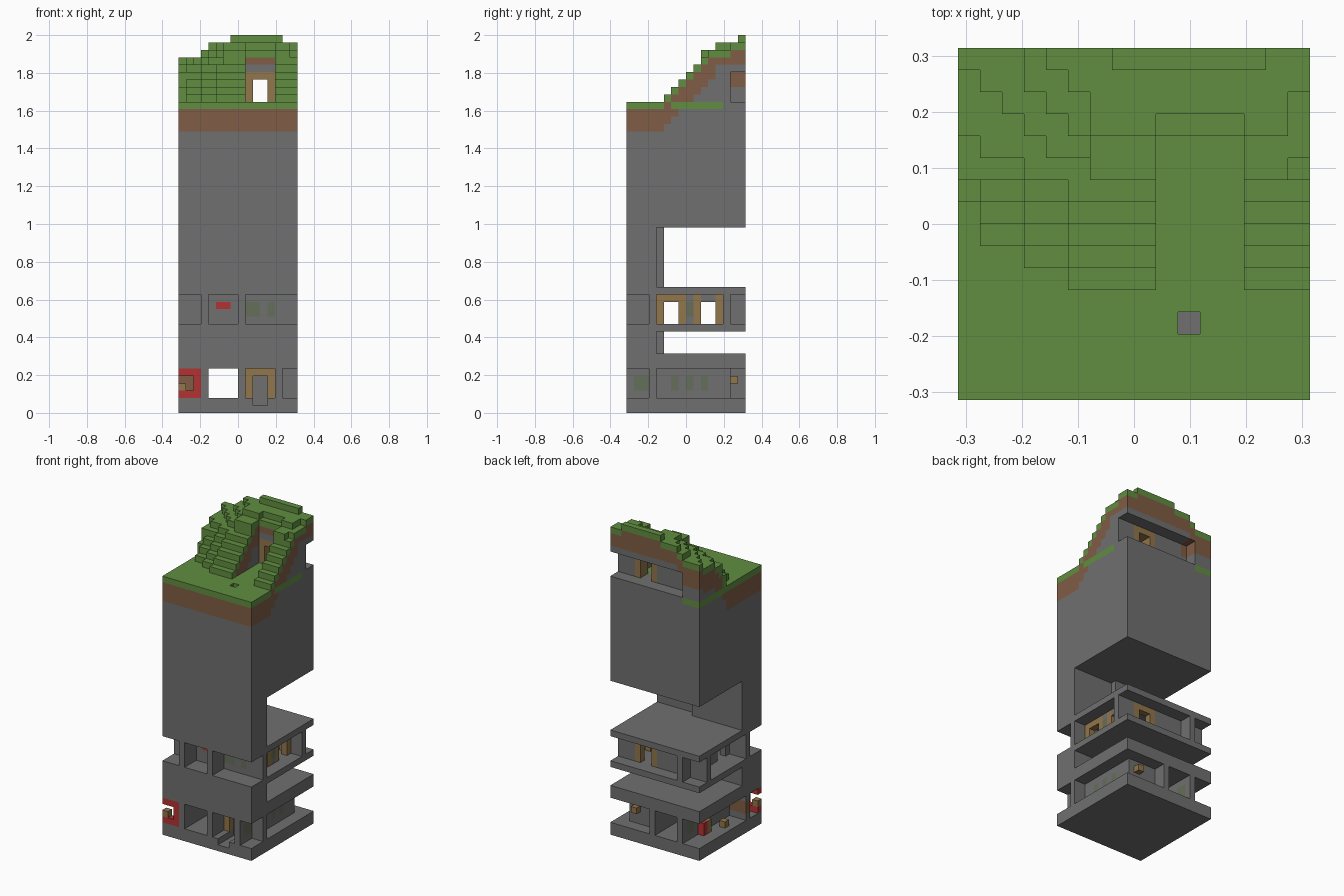
import bpy, bmesh

cube = bpy.data.objects.get("Cube")
if cube:
    bpy.data.objects.remove(cube, do_unlink=True)

U = 2 / 51          # edge length of one block
N = 16              # blocks along each side
grid = {}

COLOURS = {
    "stone": (0.162, 0.162, 0.162),
    "grass": (0.119, 0.27, 0.051),
    "dirt": (0.216, 0.107, 0.058),
    "wood": (0.288, 0.181, 0.069),
    "red": (0.456, 0.032, 0.032),
    "moss": (0.13, 0.156, 0.1),
}
PARTS = {
    "stone": "rock_tower", "grass": "grass_cover", "dirt": "soil_layer",
    "wood": "door_frames", "red": "red_fittings", "moss": "moss_patches",
}


def fill(xs, ys, zs, kind):
    """Fill a block range with one kind, or carve it when kind is None."""
    for x in range(*xs):
        for y in range(*ys):
            for z in range(*zs):
                if kind:
                    grid[x, y, z] = kind
                else:
                    grid.pop((x, y, z), None)


def carve(xs, ys, zs):
    fill(xs, ys, zs, None)


ALL = (0, N)

# Hill: the row at which each terrace starts, per column from the left
TERRACES = [
    [9, 7, 7, 6, 6] + [5] * 11,
    [9, 8, 8, 7, 7] + [6] * 11,
    [10, 9, 9, 8, 8] + [7] * 11,
    [10, 10, 10, 9, 9] + [8] * 11,
    [12, 11, 11, 10, 10] + [9] * 11,
    [15, 14, 13, 12, 11, 11] + [10] * 10,
    [N, N, N, 14, 13, 12] + [10] * 9 + [11],
    [N, N, N, N, 15, 14] + [12] * 3 + [13] * 4 + [12] * 2 + [14],
    [N] * 7 + [15] * 7 + [N] * 2,
]


def height(x, y):
    if 9 <= x < 13 and y < 12:      # path cut into the hill
        return 42
    return 42 + sum(y >= row[x] for row in TERRACES)


for x in range(N):
    for y in range(N):
        h = height(x, y)
        gate = 9 <= x < 13 and y == 12
        fill((x, x + 1), (y, y + 1), (0, h), "stone")
        low = max(h - 4, 47 if y >= 12 and x > 3 else 0)
        fill((x, x + 1), (y, y + 1), (low, h), "dirt")
        face = h - 1 if gate or y == 0 else min(h - 1, height(x, y - 1))
        fill((x, x + 1), (y, y + 1), (face, h), "grass")

# Grass strips on the sides and a small pit in the lawn
fill((15, 16), (6, 13), (41, 42), "grass")
fill((0, 1), (9, 16), (41, 42), "grass")
fill((0, 3), (15, 16), (41, 42), "grass")
carve((10, 11), (3, 4), (41, 42))
fill((10, 11), (3, 4), (40, 41), "stone")

# Hill room with a gate to the path
fill((9, 13), (12, 14), (42, 46), "wood")
carve((10, 12), (12, 14), (42, 45))
carve((3, 16), (14, 16), (42, 46))

# Deep notches between the storeys
for zs in ((8, 11), (17, 25)):
    carve(ALL, (5, 16), zs)
    carve((9, 16), (4, 5), zs)

# Middle storey: outer ring of rooms around a core
MID = (12, 16)
for xs in ((0, 3), (4, 8), (9, 16)):
    carve(xs, (0, 3), MID)
for xs in ((0, 3), (4, 16)):
    carve(xs, (14, 16), MID)
for xs in ((0, 3), (14, 16)):
    carve(xs, (4, 13), MID)
for ys in ((4, 8), (9, 13)):
    carve((4, 13), ys, MID)
    fill((13, 14), ys, MID, "wood")
    for xs in ((3, 4), (13, 14)):
        carve(xs, (ys[0] + 1, ys[1] - 1), (12, 15))
fill((13, 14), (10, 12), (15, 16), "stone")
fill((9, 13), (13, 14), MID, "wood")
carve((10, 12), (13, 14), (12, 15))
fill((5, 7), (3, 4), (14, 15), "red")
for xs in ((9, 11), (12, 13)):
    fill(xs, (3, 4), (13, 15), "moss")
fill((13, 14), (8, 9), (13, 15), "moss")

# Ground storey: passage, porch, corner rooms
GROUND = (2, 6)
carve((4, 8), ALL, GROUND)
for xs in ((0, 3), (9, 13), (14, 16)):
    carve(xs, (0, 3), GROUND)
carve((14, 16), (4, 16), GROUND)
carve((9, 16), (14, 16), GROUND)
carve((0, 3), (4, 16), GROUND)
fill((9, 13), (3, 4), GROUND, "wood")
carve((10, 12), (3, 4), (2, 5))
carve((10, 12), (0, 4), (1, 2))
for ys in ((1, 3), (6, 7), (8, 9), (10, 11)):
    fill((13, 14), ys, (3, 5), "moss")
fill((3, 4), (13, 15), (3, 5), "moss")

# Red corner alcove and small furnishings
fill((0, 3), (0, 1), GROUND, "red")
carve((0, 2), (0, 1), (3, 5))
fill((2, 3), (1, 3), (2, 4), "red")
fill((0, 3), (3, 4), (3, 5), "dirt")
fill((0, 1), (0, 1), (3, 4), "wood")
fill((12, 13), (14, 15), (4, 5), "wood")
fill((1, 2), (7, 8), (2, 3), "wood")
fill((2, 3), (11, 12), (2, 4), "red")
fill((2, 3), (10, 11), (2, 4), "wood")


# Turn the exposed block sides into one mesh object per part
def side_corners(cell, axis, sign):
    a, b = (axis + 1) % 3, (axis + 2) % 3
    loop = ((0, 0), (1, 0), (1, 1), (0, 1))
    for da, db in loop if sign > 0 else reversed(loop):
        p = list(cell)
        p[axis] += sign > 0
        p[a] += da
        p[b] += db
        yield ((p[0] - N / 2) * U, (p[1] - N / 2) * U, p[2] * U)


def make_part(kind, name):
    bm = bmesh.new()
    for cell, k in grid.items():
        if k != kind:
            continue
        for axis in range(3):
            for sign in (-1, 1):
                near = list(cell)
                near[axis] += sign
                if tuple(near) not in grid:
                    bm.faces.new([bm.verts.new(c) for c in side_corners(cell, axis, sign)])
    bmesh.ops.remove_doubles(bm, verts=bm.verts, dist=U / 100)
    mesh = bpy.data.meshes.new(name)
    bm.to_mesh(mesh)
    bm.free()
    mat = bpy.data.materials.new(kind)
    mat.use_nodes = True
    rgba = (*COLOURS[kind], 1)
    mat.diffuse_color = rgba
    mat.node_tree.nodes["Principled BSDF"].inputs["Base Color"].default_value = rgba
    mesh.materials.append(mat)
    bpy.context.collection.objects.link(bpy.data.objects.new(name, mesh))


for kind, name in PARTS.items():
    make_part(kind, name)
